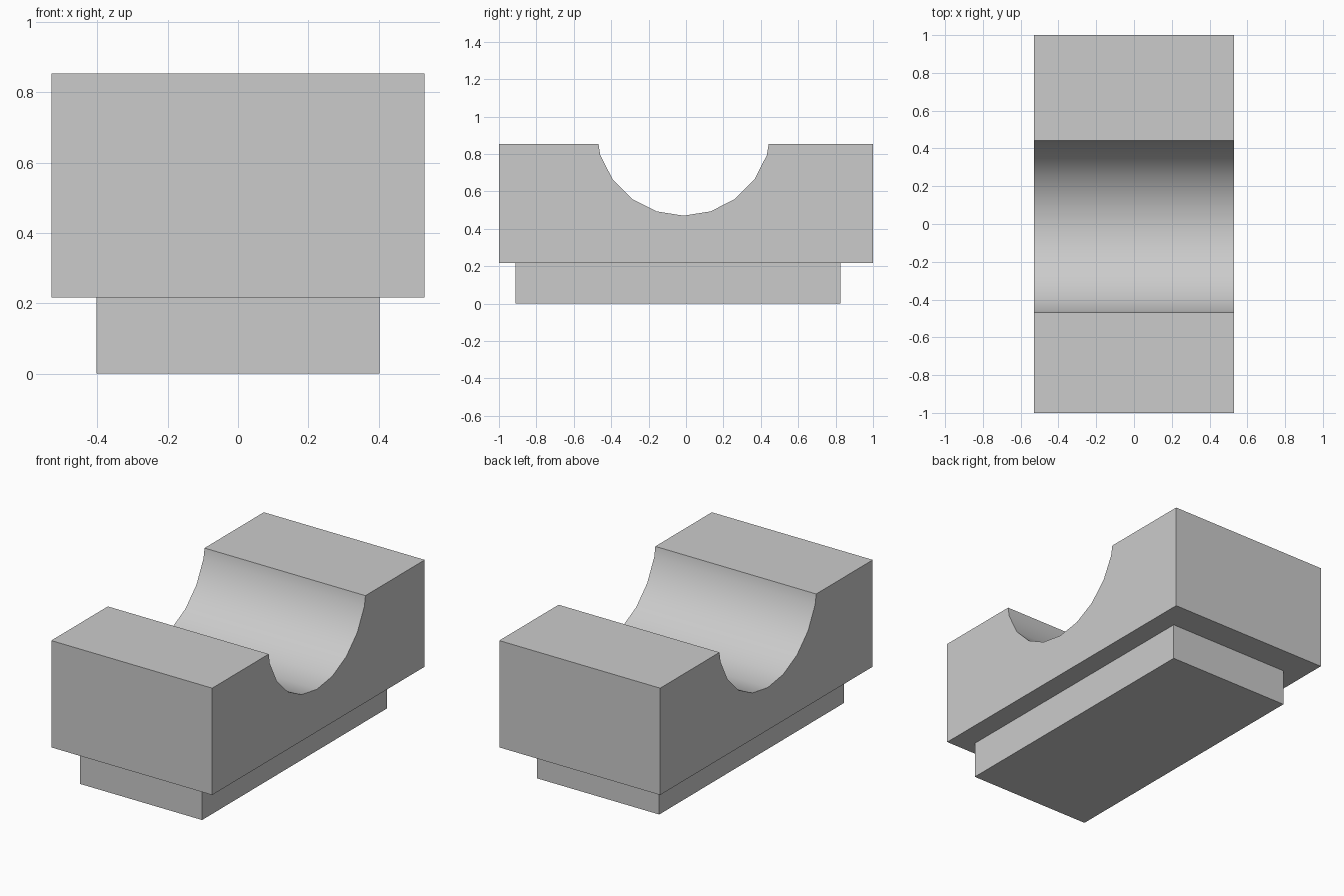
import bpy, bmesh
from math import sin, cos, pi, radians

cube = bpy.data.objects.get("Cube")
if cube:
    bpy.data.objects.remove(cube, do_unlink=True)

grey = bpy.data.materials.new("plain grey")
grey.use_nodes = True
GREY = (0.6, 0.6, 0.6, 1)
grey.diffuse_color = GREY
grey.node_tree.nodes["Principled BSDF"].inputs["Base Color"].default_value = GREY


def extrude_profile(name, profile, half_width):
    """Extrude a closed (y, z) outline along x, centred on x = 0."""
    bm = bmesh.new()
    face = bm.faces.new([bm.verts.new((-half_width, y, z)) for y, z in profile])
    new = bmesh.ops.extrude_face_region(bm, geom=[face])["geom"]
    moved = [v for v in new if isinstance(v, bmesh.types.BMVert)]
    bmesh.ops.translate(bm, verts=moved, vec=(2 * half_width, 0, 0))
    bmesh.ops.recalc_face_normals(bm, faces=bm.faces)
    mesh = bpy.data.meshes.new(name)
    bm.to_mesh(mesh)
    bm.free()
    mesh.materials.append(grey)
    obj = bpy.data.objects.new(name, mesh)
    bpy.context.collection.objects.link(obj)
    bpy.ops.object.select_all(action="DESELECT")
    obj.select_set(True)
    bpy.context.view_layer.objects.active = obj
    bpy.ops.object.shade_smooth_by_angle(angle=radians(30))
    return obj


STEP_Z, TOP_Z = 0.217, 0.853
CENTRE_Y, CENTRE_Z, RADIUS = -0.013, 0.938, 0.468

# Cradle block with a round trough, its lip cut off by the flat top
lip = 0.455
trough = [(CENTRE_Y + RADIUS * sin(i * pi / 10), CENTRE_Z - RADIUS * cos(i * pi / 10))
          for i in range(-4, 5)]
block = [(-1, STEP_Z), (-1, TOP_Z), (CENTRE_Y - lip, TOP_Z), *trough,
         (CENTRE_Y + lip, TOP_Z), (1, TOP_Z), (1, STEP_Z)]
extrude_profile("cradle_block", block, 0.53)

# Narrower foot below the block
foot = [(-0.912, 0), (-0.912, STEP_Z), (0.826, STEP_Z), (0.826, 0)]
extrude_profile("foot", foot, 0.402)
